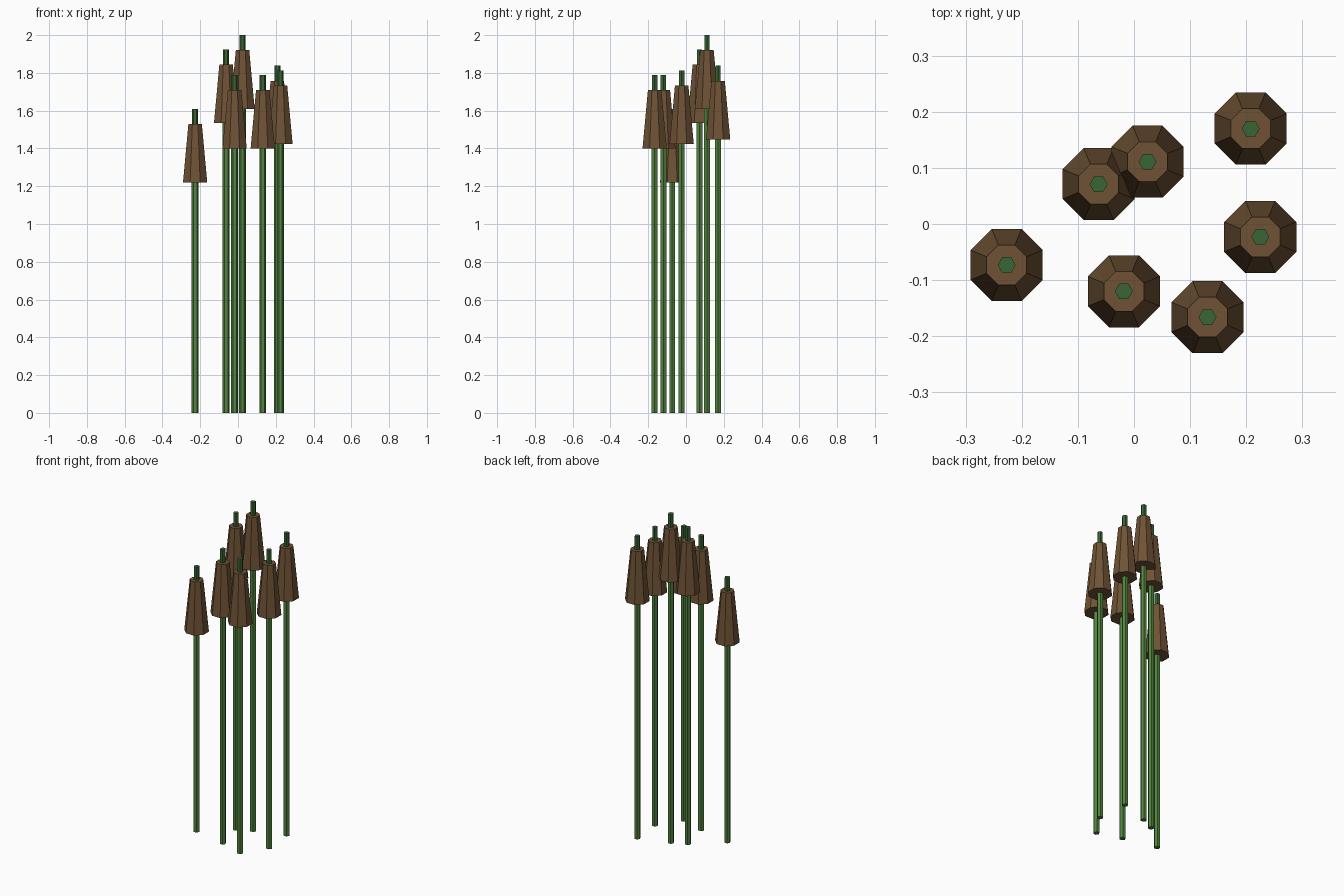
import bpy
from math import radians

if "Cube" in bpy.data.objects:
    bpy.data.objects.remove(bpy.data.objects["Cube"])


def material(name, rgb):
    m = bpy.data.materials.new(name)
    m.diffuse_color = (*rgb, 1)
    m.use_nodes = True
    m.node_tree.nodes["Principled BSDF"].inputs["Base Color"].default_value = m.diffuse_color
    return m


STEM = material("stem_green", (0.085, 0.23, 0.05))
TIP = material("tip_green", (0.04, 0.13, 0.035))
HEAD = material("head_brown", (0.16, 0.085, 0.035))


def frustum(name, sides, r_bottom, r_top, x, y, z0, z1, mat):
    """Flat-shaded tapered prism between two heights, turned half a side."""
    bpy.ops.mesh.primitive_cone_add(
        vertices=sides, radius1=r_bottom, radius2=r_top, depth=z1 - z0,
        location=(x, y, (z0 + z1) / 2), rotation=(0, 0, radians(180 / sides)))
    ob = bpy.context.object
    ob.name = name
    ob.data.materials.append(mat)
    return ob


# Reeds: x, y, total height
reeds = [
    (-0.227, -0.073, 1.61),
    (-0.063, 0.071, 1.925),
    (0.024, 0.111, 2.0),
    (-0.018, -0.12, 1.79),
    (0.131, -0.166, 1.79),
    (0.225, -0.023, 1.813),
    (0.208, 0.17, 1.838),
]

for i, (x, y, h) in enumerate(reeds, 1):
    head_bottom, head_top = h - 0.39, h - 0.08
    # Hexagonal stalk, octagonal seed head, thin tip
    frustum(f"stem_{i}", 6, 0.018, 0.018, x, y, 0, head_bottom + 0.02, STEM)
    frustum(f"seed_head_{i}", 8, 0.0695, 0.0385, x, y, head_bottom, head_top, HEAD)
    frustum(f"tip_{i}", 6, 0.016, 0.016, x, y, head_top - 0.02, h, TIP)
